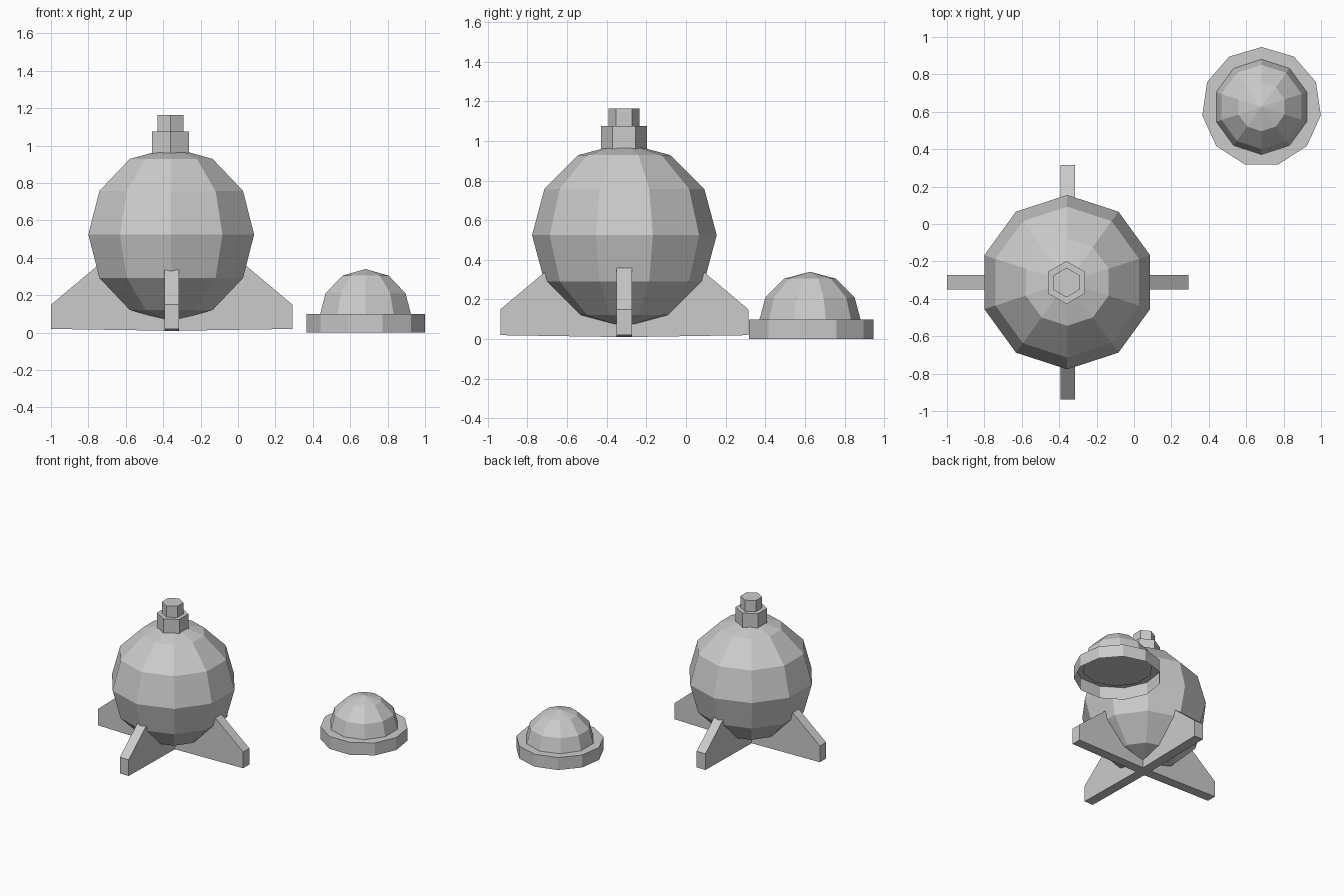
import bpy, bmesh, math
from mathutils import Matrix, Vector

if "Cube" in bpy.data.objects:
    bpy.data.objects.remove(bpy.data.objects["Cube"])

grey = bpy.data.materials.new("plain grey")
grey.diffuse_color = (0.6, 0.6, 0.6, 1)
grey.use_nodes = True
grey.node_tree.nodes["Principled BSDF"].inputs["Base Color"].default_value = grey.diffuse_color


def finish(name, bm, loc):
    me = bpy.data.meshes.new(name)
    bm.to_mesh(me)
    bm.free()
    me.materials.append(grey)
    ob = bpy.data.objects.new(name, me)
    ob.location = loc
    bpy.context.collection.objects.link(ob)
    return ob


def lathe(name, loc, sides, profile, cap_bottom=True, cap_top=True):
    """Rings of (radius, z) from bottom to top, one corner pointing to +y."""
    bm = bmesh.new()
    rings = []
    for r, z in profile:
        if r < 1e-5:
            rings.append([bm.verts.new((0, 0, z))] * sides)
        else:
            rings.append([bm.verts.new((r * math.cos(a), r * math.sin(a), z))
                          for a in (math.pi / 2 + i * math.tau / sides for i in range(sides))])
    for lo, hi in zip(rings, rings[1:]):
        for i in range(sides):
            j = (i + 1) % sides
            quad = [lo[i], lo[j], hi[j], hi[i]]
            bm.faces.new(list(dict.fromkeys(quad)))
    if cap_bottom and profile[0][0] > 1e-5:
        bm.faces.new(rings[0][::-1])
    if cap_top and profile[-1][0] > 1e-5:
        bm.faces.new(rings[-1])
    return finish(name, bm, loc)


def arc(r, z, lat_from):
    """Sphere profile in 30 degree steps up to the pole."""
    return [(r * math.cos(math.radians(d)), z + r * math.sin(math.radians(d)))
            for d in range(lat_from, 91, 30)]


X, Y = -0.357, -0.311

# Round body
lathe("round_body", (X, Y, 0), 10, arc(0.466, 0.525, -90))

# Stepped hexagonal neck
lathe("neck_collar", (X - 0.004, Y - 0.002, 0), 6, [(0.115, 0.9), (0.115, 1.075)])
lathe("neck_tip", (X - 0.004, Y - 0.002, 0), 6, [(0.079, 1.07), (0.079, 1.165)])


# Crossed fins: one plate along x, one along y
def fin_pair(name, half, angle):
    outline = [(half, 0.02), (half, 0.15), (0.32, 0.15 + 0.84 * (half - 0.32))]
    pts = [(0, 0.01)] + outline + [(-x, z) for x, z in reversed(outline)]
    bm = bmesh.new()
    face = bm.faces.new([bm.verts.new((x, -0.039, z)) for x, z in pts])
    ext = bmesh.ops.extrude_face_region(bm, geom=[face])
    bmesh.ops.translate(bm, vec=Vector((0, 0.078, 0)),
                        verts=[v for v in ext["geom"] if isinstance(v, bmesh.types.BMVert)])
    bmesh.ops.recalc_face_normals(bm, faces=bm.faces)
    bmesh.ops.rotate(bm, verts=bm.verts, cent=(0, 0, 0), matrix=Matrix.Rotation(angle, 3, 'Z'))
    finish(name, bm, (X + 0.003, Y, 0))


fin_pair("side_fins", 0.645, 0)
fin_pair("front_back_fins", 0.626, math.pi / 2)

# Separate cap: open-bottomed rim with a dome on it
lathe("cap_rim", (0.682, 0.626, 0), 11, [(0.32, 0), (0.32, 0.1)], cap_bottom=False)
lathe("cap_dome", (0.682, 0.626, 0), 10, arc(0.26, 0.08, 0))
